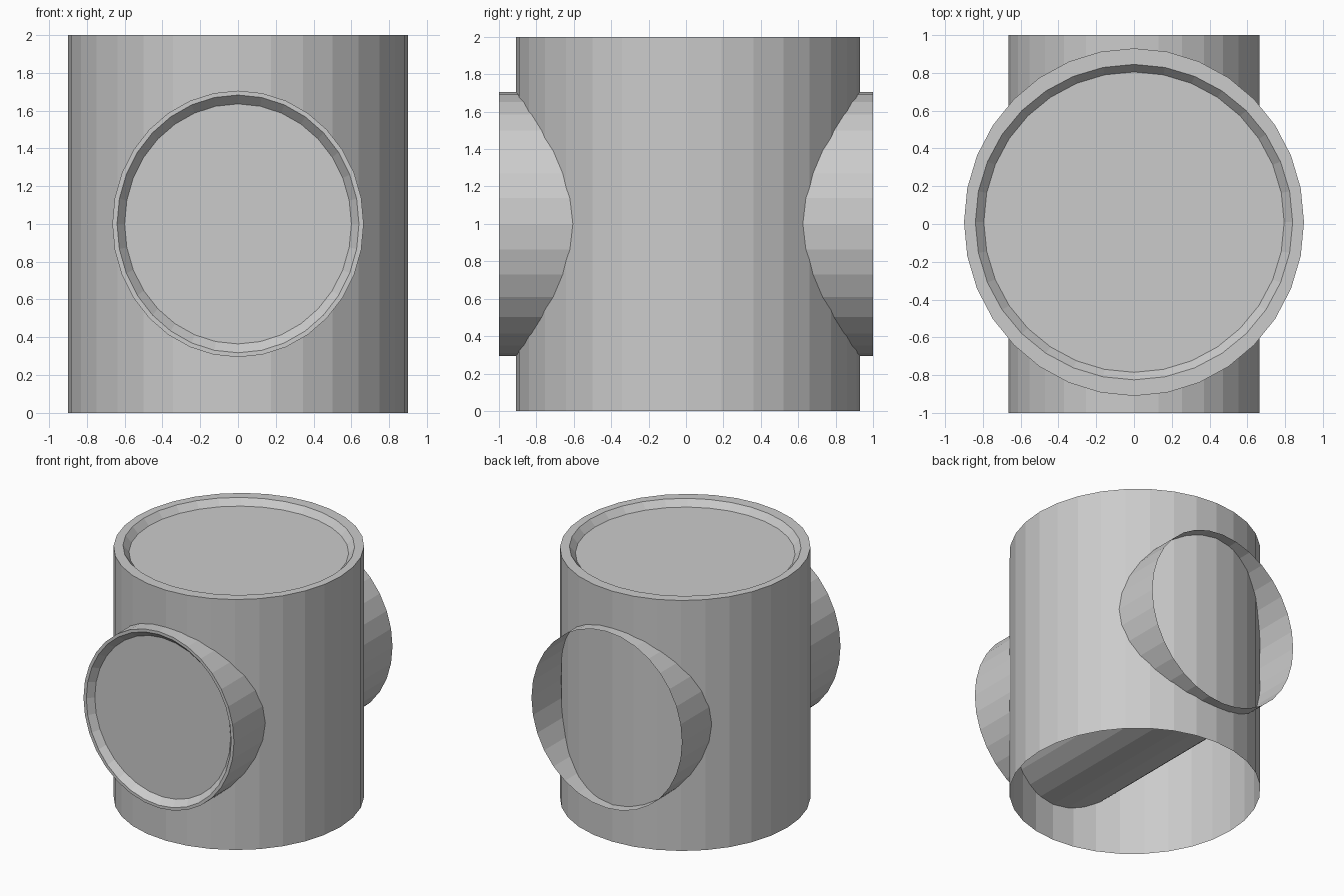
import bpy, bmesh
from math import sin, cos, pi

if "Cube" in bpy.data.objects:
    bpy.data.objects.remove(bpy.data.objects["Cube"])

SIDES = 32


def capped_tube(name, rings, place):
    """Open tube through (rx, ry, height) rings, closed by a flat panel at the last ring."""
    bm = bmesh.new()
    loops = []
    for rx, ry, h in rings:
        loops.append([bm.verts.new(place(rx * cos(2 * pi * i / SIDES),
                                         ry * sin(2 * pi * i / SIDES), h))
                      for i in range(SIDES)])
    for a, b in zip(loops, loops[1:]):
        for i in range(SIDES):
            j = (i + 1) % SIDES
            bm.faces.new((a[i], a[j], b[j], b[i]))
    bm.faces.new(loops[-1])
    mesh = bpy.data.meshes.new(name)
    bm.to_mesh(mesh)
    bm.free()
    obj = bpy.data.objects.new(name, mesh)
    bpy.context.collection.objects.link(obj)
    return obj


# Upright drum: open at the bottom, rim and sunken lid on top
capped_tube("upright_drum",
            [(0.90, 0.92, 0.0), (0.90, 0.92, 2.0),
             (0.84, 0.835, 2.0), (0.795, 0.795, 1.95)],
            lambda u, v, h: (u, v + 0.01, h))

# Cross pipe: runs front to back, open at the back, rim and sunken panel in front
capped_tube("cross_pipe",
            [(0.665, 0.705, 1.0), (0.665, 0.705, -1.0),
             (0.64, 0.682, -1.0), (0.60, 0.635, -0.95)],
            lambda u, v, h: (u, h, v + 1.0))
